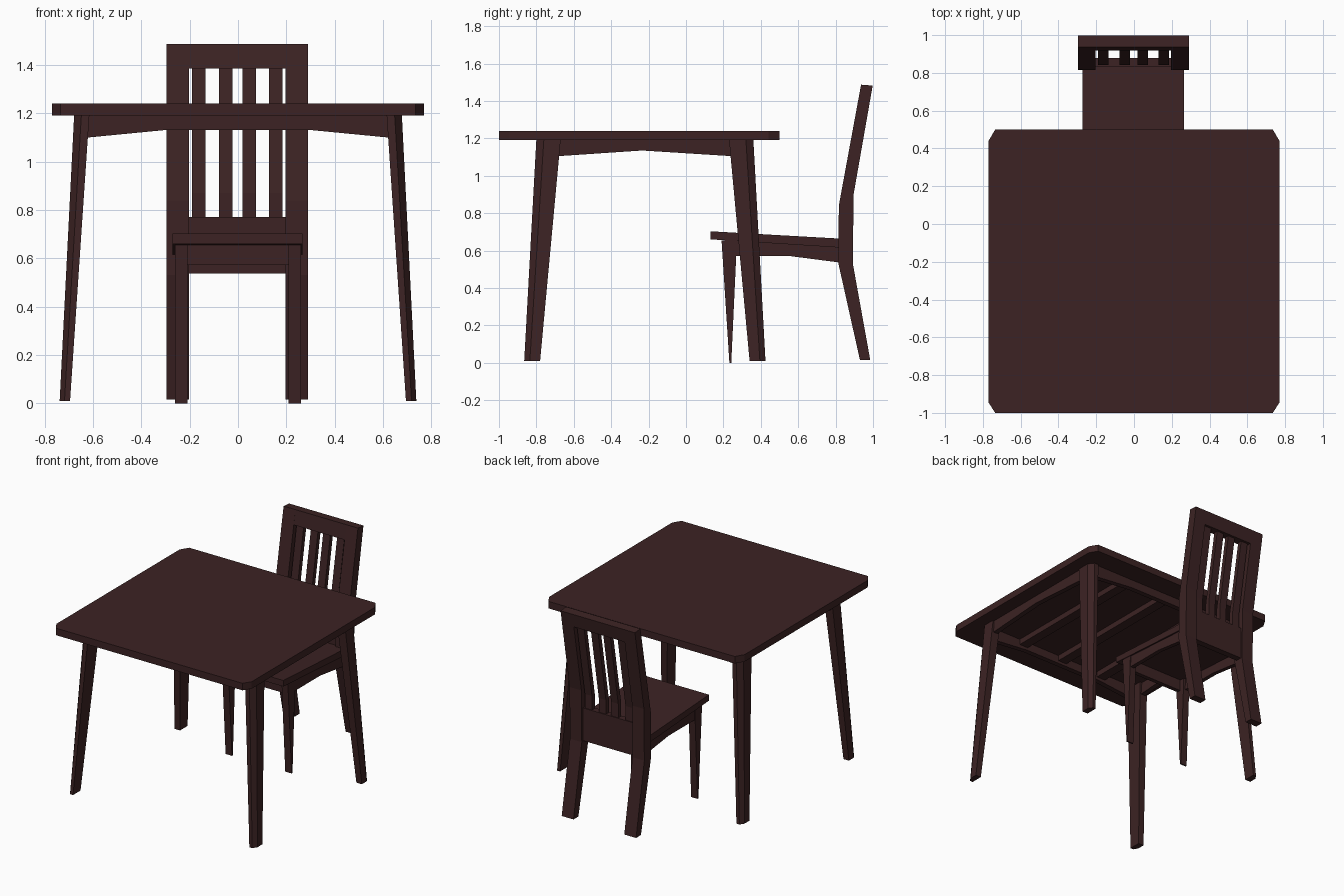
import bpy, bmesh

if "Cube" in bpy.data.objects:
    bpy.data.objects.remove(bpy.data.objects["Cube"])

wood = bpy.data.materials.new("dark brown wood")
wood.diffuse_color = (0.045, 0.0165, 0.017, 1)
wood.use_nodes = True
wood.node_tree.nodes["Principled BSDF"].inputs["Base Color"].default_value = wood.diffuse_color


def loft(name, ring_a, ring_b):
    """Solid between two matching rings of 3D points."""
    bm = bmesh.new()
    a = [bm.verts.new(p) for p in ring_a]
    b = [bm.verts.new(p) for p in ring_b]
    n = len(a)
    bm.faces.new(a)
    bm.faces.new(b)
    for i in range(n):
        j = (i + 1) % n
        bm.faces.new((a[i], a[j], b[j], b[i]))
    bmesh.ops.recalc_face_normals(bm, faces=bm.faces)
    me = bpy.data.meshes.new(name)
    bm.to_mesh(me)
    bm.free()
    me.materials.append(wood)
    ob = bpy.data.objects.new(name, me)
    bpy.context.collection.objects.link(ob)
    return ob


def along_x(name, prof, x0, x1):   # (y, z) profile
    return loft(name, [(x0, y, z) for y, z in prof], [(x1, y, z) for y, z in prof])


def along_y(name, prof, y0, y1):   # (x, z) profile
    return loft(name, [(x, y0, z) for x, z in prof], [(x, y1, z) for x, z in prof])


def along_z(name, prof, z0, z1):   # (x, y) profile
    return loft(name, [(x, y, z0) for x, y in prof], [(x, y, z1) for x, y in prof])


def box(name, x0, x1, y0, y1, z0, z1):
    return along_z(name, [(x0, y0), (x1, y0), (x1, y1), (x0, y1)], z0, z1)


# ---- Table ----
CY = -0.22  # middle of the leg frame

# top with clipped corners
along_z("table_top", [(-0.735, -1.0), (0.735, -1.0), (0.77, -0.945), (0.77, 0.44),
                      (0.735, 0.5), (-0.735, 0.5), (-0.77, 0.44), (-0.77, -0.945)], 1.19, 1.24)


# splayed, tapered legs with the outer corner clipped
def leg_ring(sx, sy, xi, xo, yi, yo, cx, cy, z):
    pts = [(xi, yi), (xo, yi), (xo, yo - cy), (xo - cx, yo), (xi, yo)]
    return [(sx * x, CY + sy * y, z) for x, y in pts]


for sx in (-1, 1):
    for sy in (-1, 1):
        loft("table_leg",
             leg_ring(sx, sy, 0.695, 0.738, 0.56, 0.645, 0.02, 0.03, 0.01),
             leg_ring(sx, sy, 0.615, 0.678, 0.45, 0.58, 0.03, 0.04, 1.195))

# arched aprons
for s in (-1, 1):
    y = CY + s * 0.55
    along_y("table_end_apron", [(-0.65, 1.195), (-0.65, 1.1), (-0.62, 1.1), (-0.31, 1.13),
                                (0.31, 1.13), (0.62, 1.1), (0.65, 1.1), (0.65, 1.195)],
            y - 0.018, y + 0.018)
    along_x("table_side_apron", [(-0.77, 1.195), (-0.77, 1.105), (-0.68, 1.105), (-0.235, 1.135),
                                 (0.24, 1.105), (0.33, 1.105), (0.33, 1.195)],
            s * 0.65 - 0.018, s * 0.65 + 0.018)

# bearers under the top
for x in (-0.34, 0, 0.34):
    box("table_bearer", x - 0.035, x + 0.035, -0.76, 0.32, 1.15, 1.195)

# ---- Chair ----
along_x("chair_seat", [(0.13, 0.66), (0.13, 0.703), (0.84, 0.663), (0.84, 0.615)], -0.272, 0.266)

post = [(0.93, 0.015), (0.985, 0.015), (0.892, 0.53), (0.896, 0.9),
        (0.998, 1.482), (0.936, 1.487), (0.817, 0.84), (0.815, 0.53)]
front_leg = [(0.19, 0.655), (0.272, 0.655), (0.268, 0.56), (0.242, 0.0), (0.232, 0.0)]
side_rail = [(0.22, 0.655), (0.22, 0.57), (0.56, 0.57), (0.83, 0.535), (0.83, 0.63)]
for s in (-1, 1):
    along_x("chair_back_post", post, s * 0.2 - 0.003, s * 0.293 - 0.003)
    along_x("chair_front_leg", front_leg, s * 0.21, s * 0.26)
    along_x("chair_side_rail", side_rail, s * 0.225, s * 0.255)

box("chair_front_rail", -0.22, 0.22, 0.205, 0.235, 0.572, 0.66)

# back: lower panel, top rail and curved slats
box("chair_lower_back_rail", -0.21, 0.21, 0.835, 0.88, 0.537, 0.77)
along_x("chair_top_rail", [(0.918, 1.385), (0.981, 1.385), (0.998, 1.482), (0.936, 1.487)], -0.21, 0.21)
slat = [(0.842, 0.7), (0.842, 0.87), (0.935, 1.4), (0.966, 1.4), (0.874, 0.87), (0.874, 0.7)]
for x in (-0.163, -0.05, 0.047, 0.157):
    along_x("chair_slat", slat, x - 0.028, x + 0.028)
